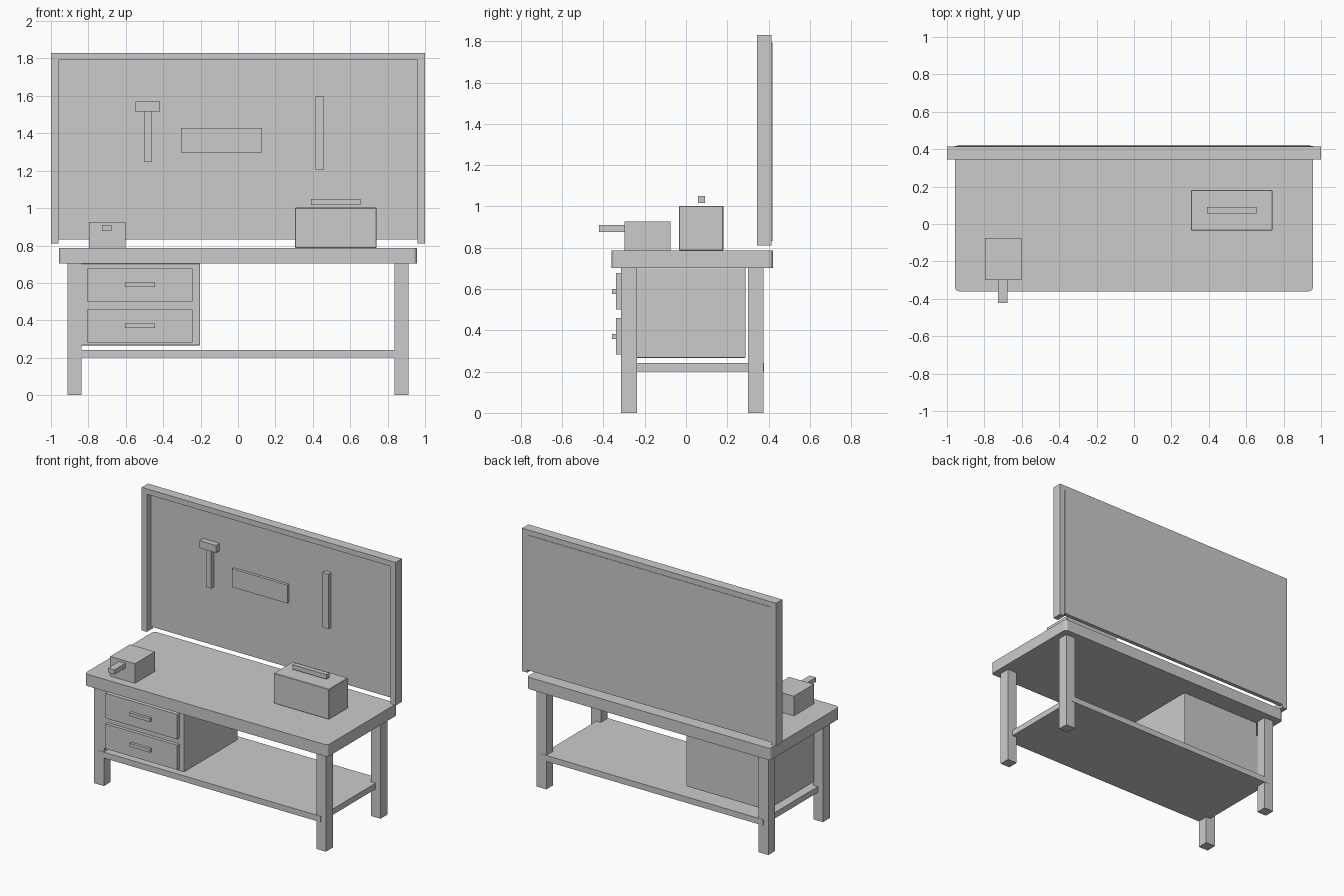
import bpy, bmesh

if "Cube" in bpy.data.objects:
    bpy.data.objects.remove(bpy.data.objects["Cube"])


def box(name, x, y, z, bevel=0.0, segments=2, vertical_only=False):
    """Box from (min, max) ranges, optionally with rounded edges."""
    bm = bmesh.new()
    bmesh.ops.create_cube(bm, size=1)
    for v in bm.verts:
        v.co = [r[0] if c < 0 else r[1] for c, r in zip(v.co, (x, y, z))]
    if bevel:
        edges = [e for e in bm.edges if not vertical_only
                 or abs(e.verts[0].co.z - e.verts[1].co.z) > 1e-4]
        bmesh.ops.bevel(bm, geom=edges, offset=bevel, segments=segments,
                        profile=0.5, affect='EDGES')
    # centre the origin on the part
    mid = [(r[0] + r[1]) / 2 for r in (x, y, z)]
    bmesh.ops.translate(bm, verts=bm.verts, vec=[-c for c in mid])
    me = bpy.data.meshes.new(name)
    bm.to_mesh(me)
    bm.free()
    ob = bpy.data.objects.new(name, me)
    ob.location = mid
    bpy.context.collection.objects.link(ob)
    return ob


TOP, UNDER = 0.787, 0.703

# Worktop with rounded vertical corners
box("worktop", (-0.957, 0.957), (-0.36, 0.4225), (UNDER, TOP), 0.022, 3, True)

# Legs and lower shelf
for side, x in (("left", (-0.912, -0.836)), ("right", (0.836, 0.912))):
    for end, y in (("front", (-0.314, -0.237)), ("back", (0.3, 0.376))):
        box(f"{end}_{side}_leg", x, y, (0, UNDER))
box("lower_shelf", (-0.872, 0.872), (-0.316, 0.378), (0.2, 0.242))

# Drawer cabinet with two drawers and pulls
box("drawer_cabinet", (-0.842, -0.203), (-0.314, 0.289), (0.266, UNDER), 0.005)
for name, z0 in (("lower", 0.282), ("upper", 0.5)):
    box(f"{name}_drawer_front", (-0.807, -0.242), (-0.338, -0.312), (z0, z0 + 0.177))
    box(f"{name}_drawer_pull", (-0.604, -0.444), (-0.358, -0.337), (z0 + 0.077, z0 + 0.101))

# Pegboard and its frame
box("pegboard", (-0.96, 0.96), (0.39, 0.418), (0.833, 1.793))
box("left_frame_post", (-1, -0.96), (0.345, 0.415), (0.812, 1.83))
box("right_frame_post", (0.96, 1), (0.345, 0.415), (0.812, 1.83))
box("top_frame_rail", (-0.96, 0.96), (0.345, 0.415), (1.792, 1.83))

# Hanging tools
box("hammer_handle", (-0.503, -0.463), (0.36, 0.39), (1.247, 1.518))
box("hammer_head", (-0.549, -0.417), (0.35, 0.39), (1.517, 1.57))
box("saw_blade", (-0.305, 0.129), (0.37, 0.39), (1.296, 1.427))
box("chisel", (0.414, 0.461), (0.36, 0.39), (1.206, 1.598))

# Toolbox with its raised carry bar
box("toolbox", (0.305, 0.74), (-0.034, 0.181), (TOP, 1.002), 0.003, 1)
box("toolbox_handle", (0.39, 0.656), (0.057, 0.091), (1.017, 1.05))

# Bench vise
box("vise_body", (-0.797, -0.602), (-0.299, -0.075), (TOP, 0.927))
box("vise_bar", (-0.727, -0.677), (-0.4225, -0.29), (0.877, 0.91))
